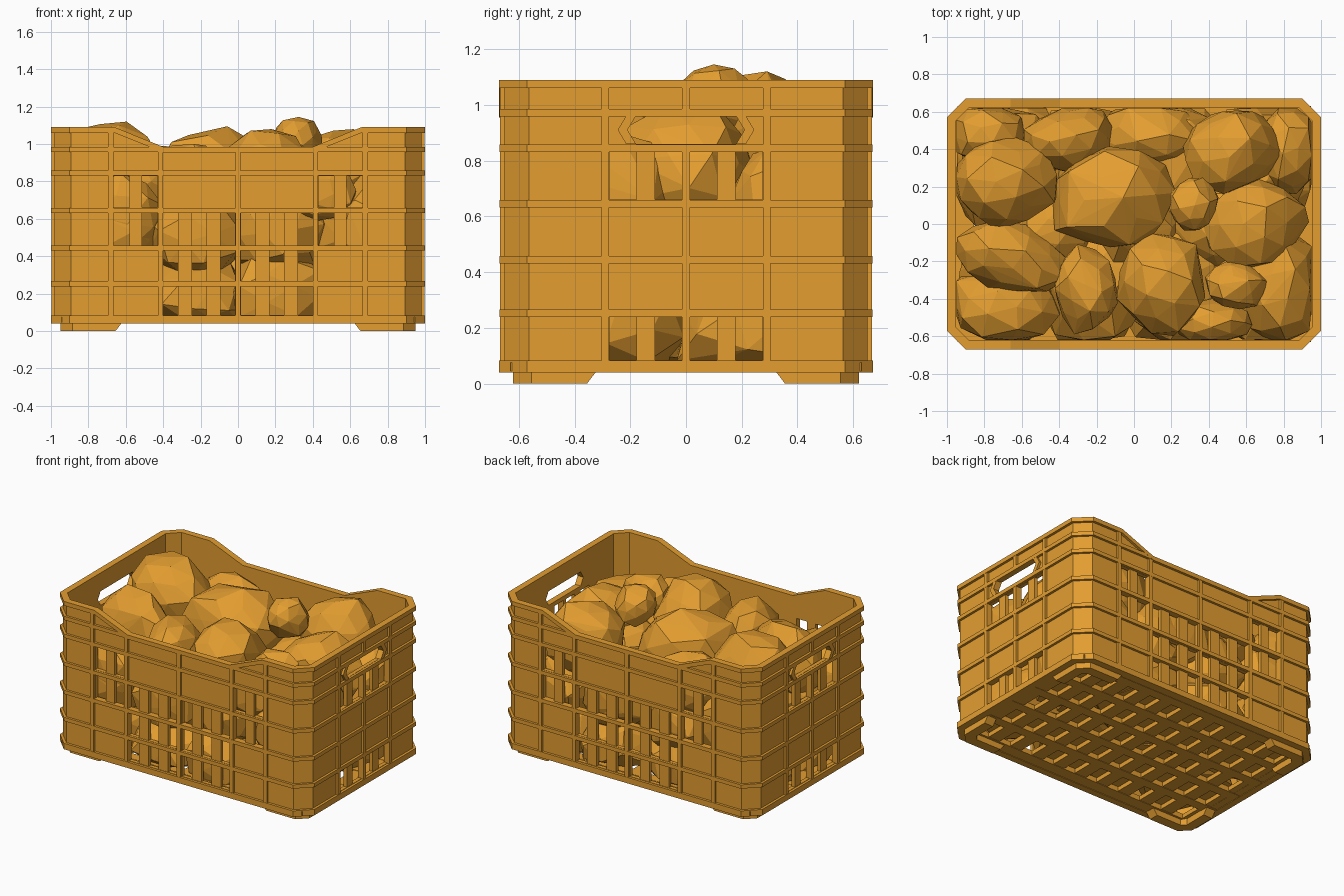
import bpy, bmesh, math, random
from mathutils import Vector, Matrix

random.seed(4)
if "Cube" in bpy.data.objects:
    bpy.data.objects.remove(bpy.data.objects["Cube"])

mat = bpy.data.materials.new("warm orange")
mat.use_nodes = True
colour = (0.77, 0.34, 0.03, 1)
mat.diffuse_color = colour
mat.node_tree.nodes["Principled BSDF"].inputs["Base Color"].default_value = colour

LX, LY, CHAMFER = 1.0, 0.67, 0.1
TOP, DIP, BASE = 1.09, 0.985, 0.04
SIGNS = (-1, 1)


def finish(name, bm):
    bmesh.ops.recalc_face_normals(bm, faces=bm.faces)
    mesh = bpy.data.meshes.new(name)
    bm.to_mesh(mesh)
    bm.free()
    mesh.materials.append(mat)
    obj = bpy.data.objects.new(name, mesh)
    bpy.context.collection.objects.link(obj)
    return obj


def prism(bm, lower, upper):
    a = [bm.verts.new(p) for p in lower]
    b = [bm.verts.new(p) for p in upper]
    bm.faces.new(a)
    bm.faces.new(b)
    for i in range(len(a)):
        j = (i + 1) % len(a)
        bm.faces.new((a[i], a[j], b[j], b[i]))


def box(bm, x0, x1, y0, y1, z0, z1):
    plan = [(x0, y0), (x1, y0), (x1, y1), (x0, y1)]
    prism(bm, [(x, y, z0) for x, y in plan], [(x, y, z1) for x, y in plan])


def side_box(bm, long_side, s, u0, u1, z0, z1, outer, inner):
    """Box on one wall, its depth given as insets from the outer edge."""
    half = LY if long_side else LX
    d0, d1 = sorted((s * (half - outer), s * (half - inner)))
    if long_side:
        box(bm, u0, u1, d0, d1, z0, z1)
    else:
        box(bm, d0, d1, u0, u1, z0, z1)


def outline(t):
    """Chamfered rectangle inset by t, with points where the rim slopes."""
    x, y, c = LX - t, LY - t, CHAMFER - t * (2 - math.sqrt(2))
    front = [(-x + c, -y), (-0.66, -y), (-0.4, -y), (0.4, -y), (0.66, -y), (x - c, -y)]
    half = front + [(x, -y + c), (x, y - c)]
    return half + [(-px, -py) for px, py in half]


def rim_height(x, y):
    on_end = abs(y) < LY - CHAMFER or abs(x) > 0.5
    return TOP if on_end else DIP


def band(bm, outer, inner, low, high):
    """Closed ring; low and high are heights or functions of x and y."""
    def at(f, x, y):
        return f(x, y) if callable(f) else f
    rows = []
    for t, f in ((outer, low), (outer, high), (inner, high), (inner, low)):
        rows.append([bm.verts.new((x, y, at(f, x, y))) for x, y in outline(t)])
    n = len(rows[0])
    for k in range(4):
        r, q = rows[k], rows[(k + 1) % 4]
        for i in range(n):
            j = (i + 1) % n
            bm.faces.new((r[i], r[j], q[j], q[i]))


# Window layout: long side?, column start and end, height range
ROWS = [(0.085, 0.24), (0.268, 0.43), (0.458, 0.632), (0.66, 0.83)]
windows = []
for m in SIGNS:
    for a, b, rows in ((0.015, 0.4, ROWS[:3]), (0.43, 0.665, ROWS[2:])):
        windows += [(True, *sorted((m * a, m * b)), r) for r in rows]
    windows += [(False, *sorted((m * 0.015, m * 0.275)), r) for r in (ROWS[0], ROWS[3])]


def hexagon(tip, corner, z0, z1):
    zm = (z0 + z1) / 2
    return [(-corner, z0), (corner, z0), (tip, zm), (corner, z1), (-corner, z1), (-tip, zm)]


# Crate wall with windows and hand holes cut out
bm = bmesh.new()
band(bm, 0.018, 0.046, BASE, lambda x, y: rim_height(x, y) - 0.01)
wall = finish("crate_wall", bm)

bm = bmesh.new()
for s in SIGNS:
    for long_side, a, b, (z0, z1) in windows:
        side_box(bm, long_side, s, a, b, z0, z1, -0.05, 0.07)
    hole = hexagon(0.21, 0.18, 0.86, 0.96)
    prism(bm, [(s * 0.93, y, z) for y, z in hole], [(s * 1.05, y, z) for y, z in hole])
cutter = finish("window_cutter", bm)
cutter.hide_render = True
cut = wall.modifiers.new("windows", "BOOLEAN")
cut.operation = "DIFFERENCE"
cut.solver = "EXACT"
cut.object = cutter
bpy.context.view_layer.objects.active = wall
bpy.ops.object.modifier_apply(modifier="windows")
bpy.data.objects.remove(cutter)

# Rim and horizontal ribs
bm = bmesh.new()
band(bm, 0, 0.046, lambda x, y: rim_height(x, y) - 0.03, rim_height)
finish("rim", bm)
bm = bmesh.new()
band(bm, 0, 0.048, BASE, 0.082)
for z in (0.253, 0.445, 0.645, 0.845, 0.971):
    band(bm, 0.001, 0.03, z - 0.0135, z + 0.0135)
finish("horizontal_ribs", bm)

# Vertical ribs
bm = bmesh.new()
for s in SIGNS:
    for x in (-0.68, -0.415, 0, 0.415, 0.68):
        top = TOP if abs(x) > 0.67 else DIP
        side_box(bm, True, s, x - 0.014, x + 0.014, BASE, top - 0.01, 0.002, 0.03)
    for y in (-0.29, 0.29):
        side_box(bm, False, s, y - 0.014, y + 0.014, BASE, TOP - 0.01, 0.002, 0.03)
    side_box(bm, False, s, -0.014, 0.014, BASE, 0.85, 0.002, 0.03)
    side_box(bm, False, s, -0.014, 0.014, 0.965, TOP - 0.01, 0.002, 0.03)
finish("vertical_ribs", bm)

# Raised chevrons beside the hand holes
bm = bmesh.new()
for s in SIGNS:
    for m in SIGNS:
        for z in (0.86, 0.96):
            strip = [(0.18, z), (0.215, z), (0.245, 0.91), (0.21, 0.91)]
            prism(bm, [(s * 0.97, m * y, h) for y, h in strip],
                  [(s * 0.998, m * y, h) for y, h in strip])
finish("handle_frames", bm)

# Upright slats: two in each wide window, one in the others
bm = bmesh.new()
for s in SIGNS:
    for long_side, a, b, (z0, z1) in windows:
        n = 2 if b - a > 0.3 else 1
        half = 0.037 if n == 2 else 0.033
        gap = (b - a - n * 2 * half) / (n + 1)
        for i in range(n):
            u = a + (i + 1) * gap + (2 * i + 1) * half
            side_box(bm, long_side, s, u - half, u + half, z0 - 0.005, z1 + 0.005, 0.02, 0.045)
finish("window_slats", bm)

# Slotted floor with a solid border
bm = bmesh.new()
for i in range(11):
    x = -0.9 + i * 0.18
    box(bm, x - 0.045, x + 0.045, -0.63, 0.63, 0.045, 0.075)
for i in range(6):
    y = -0.57 + i * 0.228
    box(bm, -0.96, 0.96, y - 0.035, y + 0.035, 0.042, 0.078)
band(bm, 0.04, 0.1, 0.044, 0.076)
finish("floor_grid", bm)

# Corner feet with sloped ends
bm = bmesh.new()
foot = [(0.655, 0.62), (0.885, 0.62), (0.95, 0.555), (0.95, 0.355),
        (0.88, 0.355), (0.88, 0.52), (0.85, 0.55), (0.655, 0.55)]
for sx in SIGNS:
    for sy in SIGNS:
        upper = [(x - 0.035 * (x == 0.655), y - 0.035 * (y == 0.355)) for x, y in foot]
        prism(bm, [(sx * x, sy * y, 0) for x, y in foot],
              [(sx * x, sy * y, 0.046) for x, y in upper])
finish("corner_feet", bm)


def potato(name, x, y, rx, ry, top, turn=0):
    """Angular lump with broad facets, kept inside the crate walls."""
    bm = bmesh.new()
    bmesh.ops.create_icosphere(bm, subdivisions=2, radius=1)
    spin = Matrix.Rotation(random.uniform(0, 6), 3, Vector((1, random.random(), 1)))
    for v in bm.verts:
        v.co = spin @ v.co * random.uniform(0.9, 1.12)
    points = [v.co.copy() for v in bm.verts]
    bm.free()
    peak = max(p.z for p in points)
    rz = min(0.26, (rx + ry) / 2)
    place = Matrix.Rotation(math.radians(turn), 3, "Z")
    bm = bmesh.new()
    for q in points:
        p = place @ Vector((q.x * rx, q.y * ry, (q.z - peak) * rz))
        bm.verts.new((max(-0.95, min(0.95, x + p.x)), max(-0.62, min(0.62, y + p.y)),
                      max(0.08, top + p.z)))
    # The hull drops sunken points, leaving large irregular faces
    bmesh.ops.convex_hull(bm, input=bm.verts)
    loose = [v for v in bm.verts if not v.link_faces]
    bmesh.ops.delete(bm, geom=loose, context="VERTS")
    finish(name, bm)


# Top layer: x, y, radii, top height, turn
heap = [
    (-0.69, 0.22, 0.28, 0.23, 1.12, 5), (-0.13, 0.14, 0.34, 0.27, 1.095, 10),
    (0.52, 0.40, 0.28, 0.23, 1.08, 10), (0.32, 0.11, 0.13, 0.14, 1.145, 0),
    (0.65, 0.0, 0.27, 0.24, 1.02, 20), (0.15, -0.32, 0.24, 0.28, 1.08, 0),
    (-0.26, -0.35, 0.17, 0.23, 1.0, 0), (-0.67, -0.18, 0.31, 0.18, 1.04, -15),
    (0.54, -0.33, 0.16, 0.13, 0.99, 0), (-0.36, 0.46, 0.25, 0.17, 0.99, 20),
    (-0.78, 0.48, 0.2, 0.17, 0.93, 0), (0.1, 0.47, 0.3, 0.19, 0.88, 0),
    (0.78, -0.33, 0.23, 0.3, 0.9, 0), (0.42, -0.53, 0.2, 0.13, 0.92, 0),
    (-0.7, -0.43, 0.31, 0.21, 0.86, 0), (0.82, 0.4, 0.17, 0.24, 0.88, 0),
]
for i, spec in enumerate(heap):
    potato(f"potato_{i + 1}", *spec)

# Lower layers, with fillers along the middle
for layer, top in enumerate((0.45, 0.8)):
    for i in range(4):
        for j in SIGNS:
            potato(f"lower_potato_{layer}_{i}_{j}", -0.66 + 0.44 * i, j * 0.31,
                   0.28, 0.35, top + random.uniform(-0.03, 0.03), random.uniform(-20, 20))
    for i in range(3):
        potato(f"middle_potato_{layer}_{i}", -0.44 + 0.44 * i, 0, 0.24, 0.24, top + 0.04)
